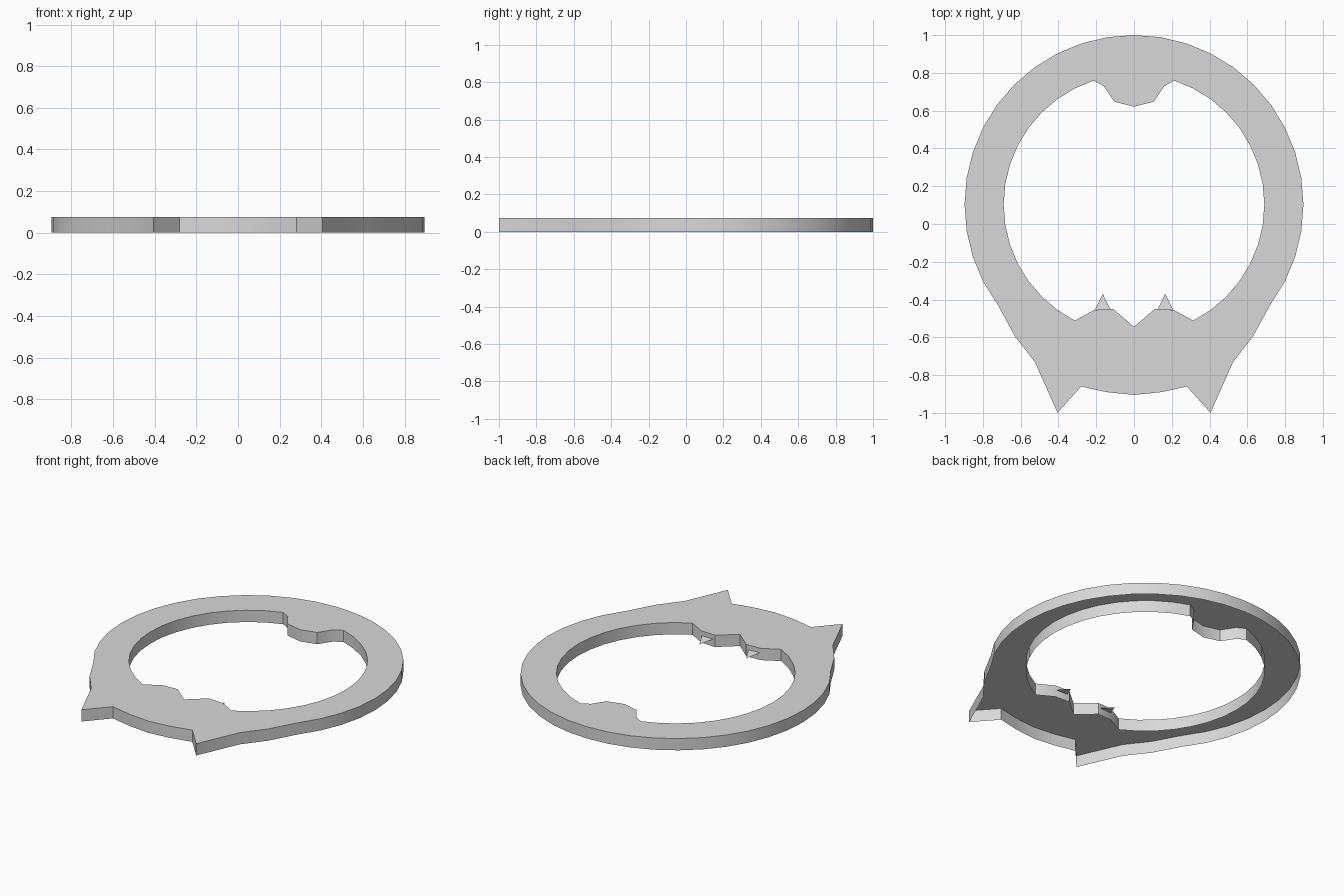
import bpy, bmesh
from math import sin, cos, radians, tau

cube = bpy.data.objects.get("Cube")
if cube:
    bpy.data.objects.remove(cube)

THICK = 0.075
CENTRE_Y = 0.103

grey = bpy.data.materials.new("light grey")
grey.use_nodes = True
GREY = (0.69, 0.69, 0.69, 1)
grey.diffuse_color = GREY
grey.node_tree.nodes["Principled BSDF"].inputs["Base Color"].default_value = GREY


def arc(radius, start, end, step=9):
    """Points on a circle round the ring centre, from start down to end degrees."""
    return [(radius * cos(radians(a)), CENTRE_Y + radius * sin(radians(a)))
            for a in range(start, end - 1, -step)]


def mirrored(half):
    """Close a right-hand half outline whose two ends lie on x = 0."""
    return half + [(-x, y) for x, y in reversed(half[1:-1])]


def slanted_ellipse(side, count=32):
    """Eye outline, its outer end dipping towards the ear."""
    tilt = radians(-34)
    points = []
    for i in range(count):
        u, v = 0.108 * cos(tau * i / count), 0.08 * sin(tau * i / count)
        points.append((side * (0.338 + u * cos(tilt) - v * sin(tilt)),
                       -0.662 + u * sin(tilt) + v * cos(tilt)))
    return points


def add_loop(bm, points):
    """Closed ring of edges from 3D points."""
    verts = [bm.verts.new(p) for p in points]
    return [bm.edges.new((v, verts[i - 1])) for i, v in enumerate(verts)]


def finish(name, bm):
    """Turn the sheet face up, then make a smooth-by-angle object of it."""
    bmesh.ops.recalc_face_normals(bm, faces=bm.faces)
    bm.normal_update()
    if any(f.normal.z < -0.5 for f in bm.faces):
        bmesh.ops.reverse_faces(bm, faces=bm.faces)
    mesh = bpy.data.meshes.new(name)
    bm.to_mesh(mesh)
    bm.free()
    mesh.materials.append(grey)
    obj = bpy.data.objects.new(name, mesh)
    bpy.context.collection.objects.link(obj)
    bpy.ops.object.select_all(action='DESELECT')
    obj.select_set(True)
    bpy.context.view_layer.objects.active = obj
    bpy.ops.object.shade_smooth_by_angle(angle=radians(30))


def plate(name, points):
    """One flat face from 3D points."""
    bm = bmesh.new()
    bm.faces.new([bm.verts.new(p) for p in points])
    finish(name, bm)


# Ring outline: round band, tapered cheeks, pointed ears
outer = mirrored(arc(0.897, 90, -27) + [
    (0.72, -0.43), (0.63, -0.595), (0.525, -0.73),
    (0.405, -1.0), (0.28, -0.86), (0.145, -0.89), (0, -0.905)])
# Opening: bump at the back, mouth notch at the front
inner = mirrored([(0, 0.621), (0.105, 0.648), (0.16, 0.73)] + arc(0.69, 72, -63) + [
    (0.21, -0.455), (0.11, -0.45), (0, -0.544)])
eyes = {"left": slanted_ellipse(1), "right": slanted_ellipse(-1)}

# Ring body: top skin with eye cut-outs, walls hanging down, open underneath
bm = bmesh.new()
rims = [add_loop(bm, [(x, y, THICK) for x, y in loop])
        for loop in (outer, inner, *eyes.values())]
bmesh.ops.triangle_fill(bm, edges=sum(rims, []), use_beauty=True, normal=(0, 0, 1))
walls = bmesh.ops.extrude_edge_only(bm, edges=rims[0] + rims[1])
lower = [v for v in walls["geom"] if isinstance(v, bmesh.types.BMVert)]
bmesh.ops.translate(bm, verts=lower, vec=(0, 0, -THICK))
finish("ring_body", bm)

# Nose plate
NOSE_Z = THICK + 0.002
plate("nose", [(-0.09, -0.668, NOSE_Z), (0.09, -0.668, NOSE_Z), (0, -0.55, NOSE_Z)])

for side, label in ((1, "left"), (-1, "right")):
    # Flush eye filling its cut-out
    plate(label + "_eye", [(x, y, THICK) for x, y in eyes[label]])
    # Flat pointed fang sloping down from the mouth edge
    x = side * 0.165
    plate(label + "_fang", [(x - 0.041, -0.453, 0.046), (x + 0.041, -0.453, 0.046),
                            (x, -0.37, 0.032)])
